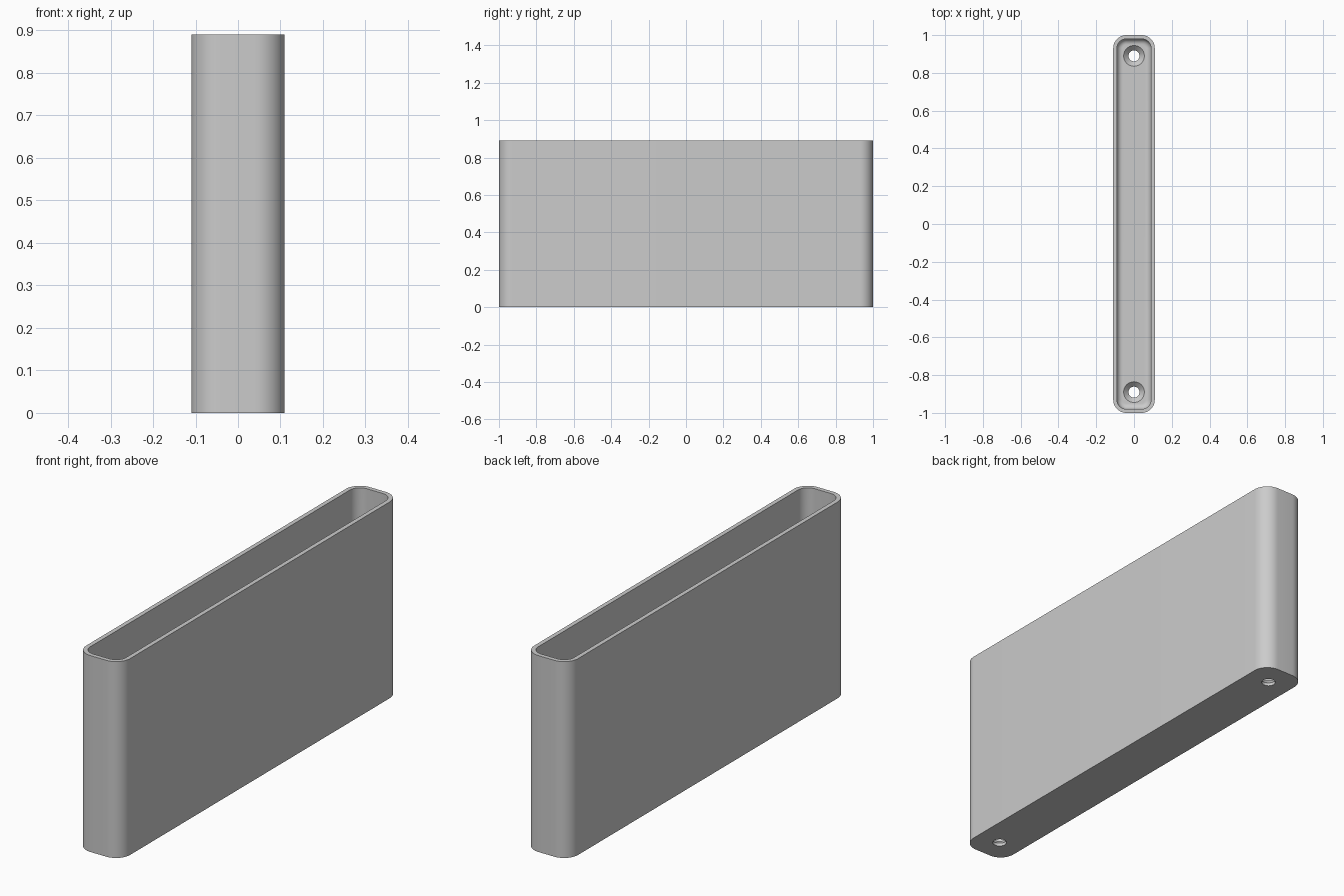
import bpy, bmesh, math

if "Cube" in bpy.data.objects:
    bpy.data.objects.remove(bpy.data.objects["Cube"], do_unlink=True)

HALF_W, HALF_L, HEIGHT = 0.11, 1.0, 0.89
CORNER, WALL, FLOOR, FILLET = 0.07, 0.02, 0.04, 0.03
HOLE_Y, HOLE_R, SINK_R = 0.89, 0.029, 0.055

grey = bpy.data.materials.new("light grey")
grey.use_nodes = True
grey.diffuse_color = (0.6, 0.6, 0.6, 1)
grey.node_tree.nodes["Principled BSDF"].inputs["Base Color"].default_value = (0.6, 0.6, 0.6, 1)


def rounded_ring(bm, inset, z, steps=12):
    """Rounded rectangle of vertices, shrunk by inset."""
    r = CORNER - inset
    ring = []
    for quarter, (sx, sy) in enumerate([(1, 1), (-1, 1), (-1, -1), (1, -1)]):
        for i in range(steps + 1):
            a = (quarter + i / steps) * math.pi / 2
            ring.append(bm.verts.new((sx * (HALF_W - CORNER) + r * math.cos(a),
                                      sy * (HALF_L - CORNER) + r * math.sin(a), z)))
    return ring


def circle_ring(bm, radius, y, z, sides=48):
    return [bm.verts.new((radius * math.cos(i * math.tau / sides),
                          y + radius * math.sin(i * math.tau / sides), z))
            for i in range(sides)]


def loft(name, bm, rings):
    """Join rings with quads and cap both ends."""
    for a, b in zip(rings, rings[1:]):
        for i in range(len(a)):
            j = (i + 1) % len(a)
            bm.faces.new((a[i], a[j], b[j], b[i]))
    bm.faces.new(rings[0])
    bm.faces.new(rings[-1])
    bmesh.ops.recalc_face_normals(bm, faces=bm.faces)
    mesh = bpy.data.meshes.new(name)
    bm.to_mesh(mesh)
    bm.free()
    mesh.materials.append(grey)
    obj = bpy.data.objects.new(name, mesh)
    bpy.context.collection.objects.link(obj)
    return obj


# Open-topped case: outer wall, rim, inner wall, filleted floor
bm = bmesh.new()
levels = [(0, 0), (0, HEIGHT), (WALL, HEIGHT)]
for i in range(9):
    a = i / 8 * math.pi / 2
    levels.append((WALL + FILLET * (1 - math.cos(a)),
                   FLOOR + FILLET * (1 - math.sin(a))))
case = loft("case", bm, [rounded_ring(bm, inset, z) for inset, z in levels])

# Countersunk screw holes near both ends of the floor
bpy.context.view_layer.objects.active = case
case.select_set(True)
for side in (-1, 1):
    bm = bmesh.new()
    cone_base = FLOOR - (SINK_R - HOLE_R)
    profile = [(HOLE_R, -0.05), (HOLE_R, cone_base), (SINK_R, FLOOR), (SINK_R, FLOOR + 0.1)]
    cutter = loft("screw_hole_cutter", bm,
                  [circle_ring(bm, r, side * HOLE_Y, z) for r, z in profile])
    cutter.hide_render = True
    mod = case.modifiers.new("screw hole", 'BOOLEAN')
    mod.operation, mod.solver, mod.object = 'DIFFERENCE', 'EXACT', cutter
    bpy.ops.object.modifier_apply(modifier=mod.name)
    bpy.data.objects.remove(cutter, do_unlink=True)

bpy.ops.object.shade_smooth_by_angle(angle=math.radians(30))
